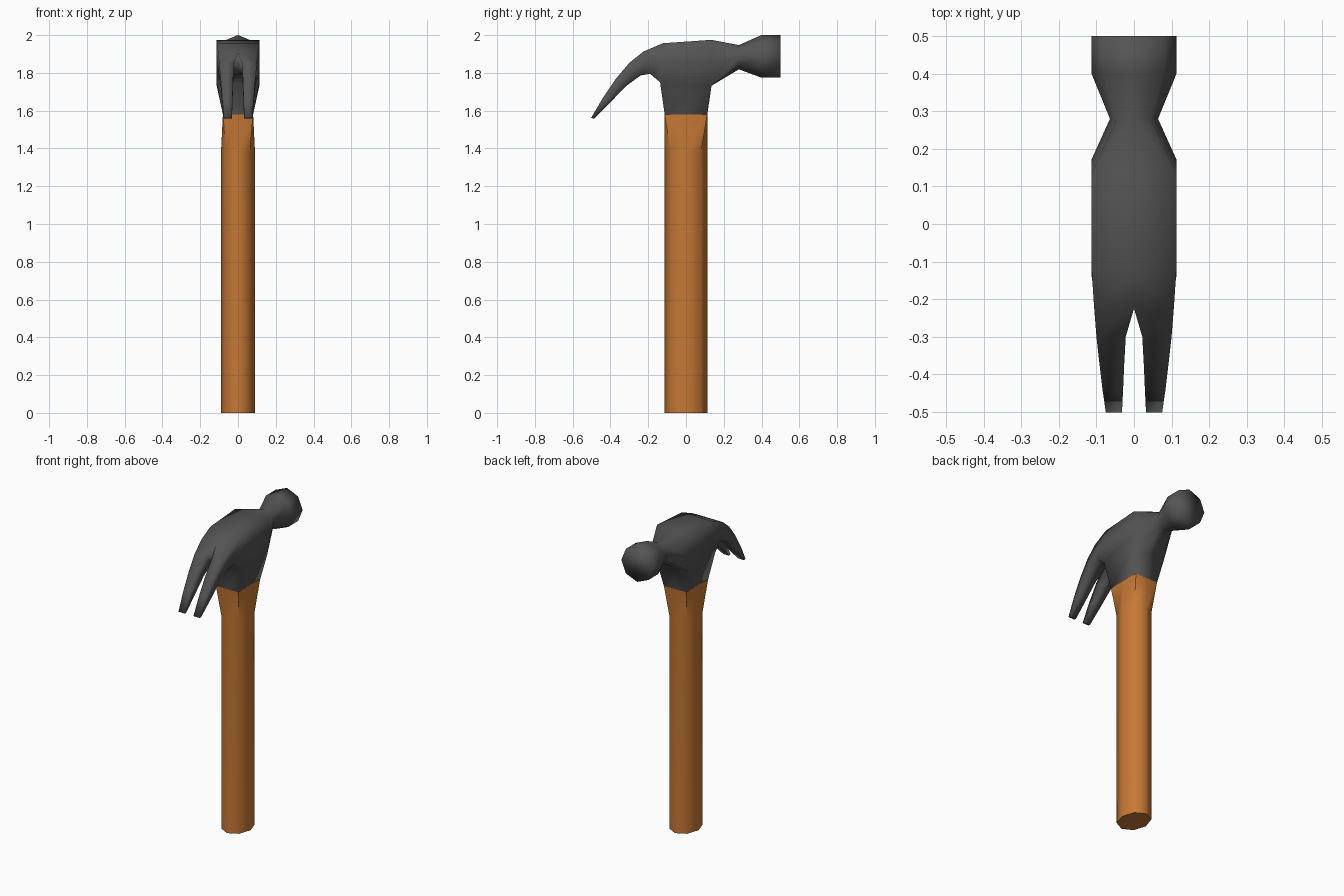
import bpy, bmesh, math

if "Cube" in bpy.data.objects:
    bpy.data.objects.remove(bpy.data.objects["Cube"])


def material(name, col):
    m = bpy.data.materials.new(name)
    m.diffuse_color = (*col, 1)
    m.use_nodes = True
    m.node_tree.nodes["Principled BSDF"].inputs["Base Color"].default_value = m.diffuse_color
    return m


STEEL = material("dark steel", (0.09, 0.09, 0.09))
WOOD = material("orange wood", (0.57, 0.19, 0.036))


def loft(bm, rows, closed=False):
    """Bridge point rows with quads; returns the vertex rows."""
    vr = [[bm.verts.new(p) for p in r] for r in rows]
    for a, b in zip(vr, vr[1:]):
        n = len(a)
        for i in range(n if closed else n - 1):
            j = (i + 1) % n
            bm.faces.new((a[i], a[j], b[j], b[i]))
    return vr


def finish(bm, name, mat):
    bmesh.ops.remove_doubles(bm, verts=bm.verts[:], dist=0.0005)
    bmesh.ops.recalc_face_normals(bm, faces=bm.faces[:])
    me = bpy.data.meshes.new(name)
    bm.to_mesh(me)
    bm.free()
    me.materials.append(mat)
    ob = bpy.data.objects.new(name, me)
    bpy.context.collection.objects.link(ob)
    bpy.context.view_layer.objects.active = ob
    ob.select_set(True)
    me.shade_smooth()
    return ob


# Handle: eight-sided oval shaft turning into a rectangle under the head
def oval(z):
    return [(0.09 * math.cos(i * math.pi / 4), 0.113 * math.sin(i * math.pi / 4), z)
            for i in range(8)]


def rect(z):
    return [(0.08 * round(math.cos(i * math.pi / 4)),
             0.113 * round(math.sin(i * math.pi / 4)), z) for i in range(8)]


bm = bmesh.new()
v = loft(bm, [oval(0), oval(1.38), rect(1.582)], closed=True)
bm.faces.new(v[0])
bm.faces.new(v[-1])
handle = finish(bm, "handle", WOOD)
bpy.ops.object.shade_smooth_by_angle(angle=math.radians(62))
handle.select_set(False)


# Head: right half built in strips from top centre to bottom centre, then mirrored
def half_octagon(y, zc, r):
    return [(r * math.sin(i * math.pi / 4), y, zc + r * math.cos(i * math.pi / 4))
            for i in range(5)]


def section(xo, xi, top, bot, mid_y=None):
    my = (top[0] + bot[0]) / 2 if mid_y is None else mid_y
    return [(xi, *top), (xo, *top), (xo, my, (top[1] + bot[1]) / 2), (xo, *bot), (xi, *bot)]


bm = bmesh.new()
front = section(0.113, 0, (0.135, 1.975), (0.135, 1.732), 0.172)
back = section(0.113, 0, (-0.122, 1.957), (-0.137, 1.75))

# striking face and neck
v = loft(bm, [half_octagon(0.5, 1.8875, 0.113), half_octagon(0.4, 1.8875, 0.113),
              half_octagon(0.28, 1.883, 0.064), front])
bm.faces.new(v[0])

# body top and side
loft(bm, [front[:4], back[:4]])

# socket tapering onto the handle
loft(bm, [[front[4], front[3], back[3], back[4]],
          [(0, 0.113, 1.58), (0.08, 0.113, 1.58), (0.08, -0.113, 1.58), (0, -0.113, 1.58)]])

# curved claw: web, then a separate prong
claw = [section(0.106, 0, (-0.225, 1.913), (-0.19, 1.795)),
        section(0.100, 0.022, (-0.300, 1.853), (-0.24, 1.787)),
        section(0.092, 0.026, (-0.372, 1.768), (-0.315, 1.732)),
        section(0.084, 0.029, (-0.440, 1.668), (-0.400, 1.645)),
        section(0.075, 0.032, (-0.502, 1.562), (-0.487, 1.558))]
loft(bm, [back, claw[0]])
v = loft(bm, claw, closed=True)
bm.faces.new(v[-1])

bmesh.ops.remove_doubles(bm, verts=bm.verts[:], dist=0.0005)
bmesh.ops.mirror(bm, geom=bm.verts[:] + bm.edges[:] + bm.faces[:], axis='X', merge_dist=0.0005)
finish(bm, "hammer_head", STEEL)
